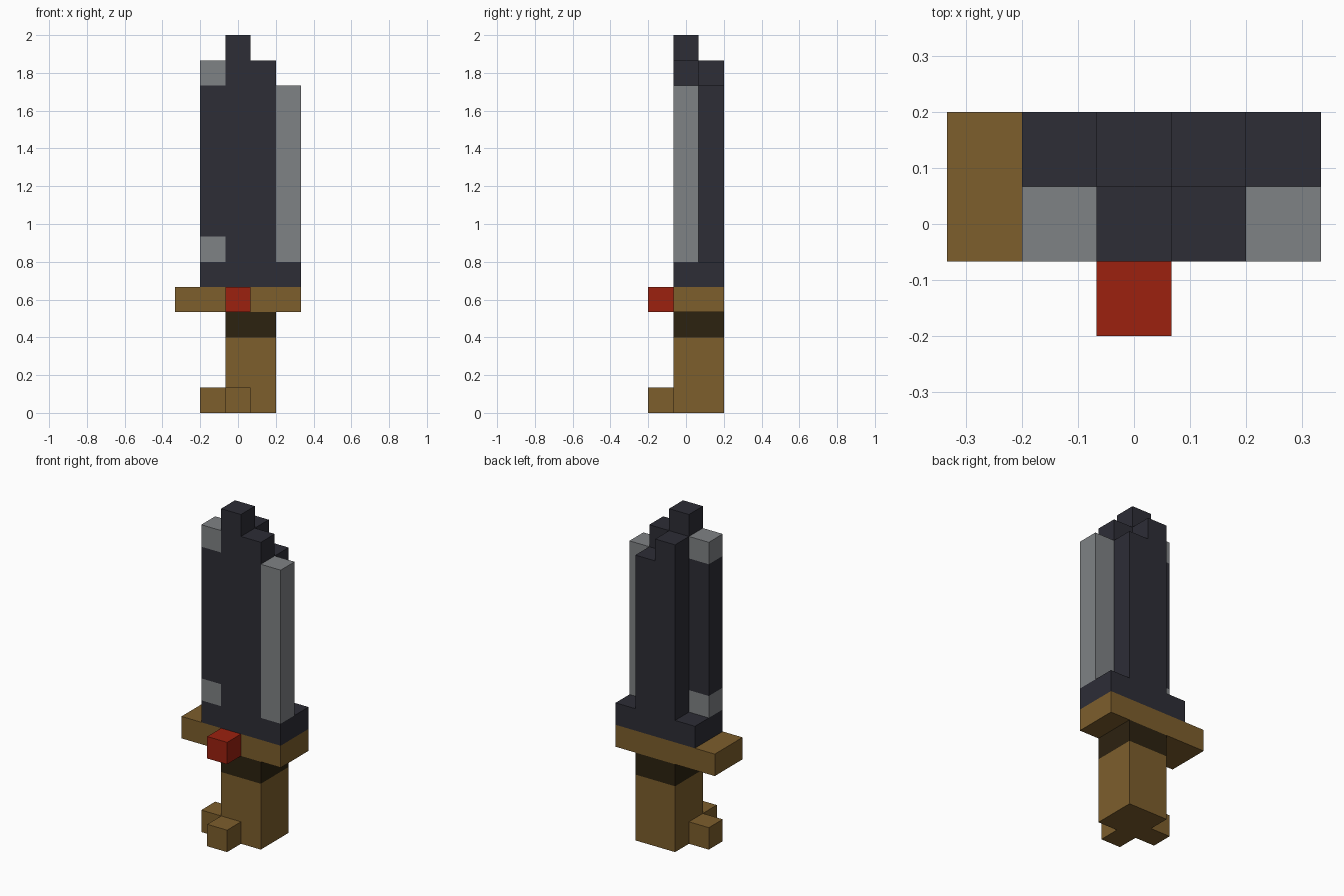
import bpy, bmesh
from mathutils import Vector

if "Cube" in bpy.data.objects:
    bpy.data.objects.remove(bpy.data.objects["Cube"], do_unlink=True)

U = 2 / 15                                # edge of one block
ORIGIN = Vector((-2.5, -1.5, 0))          # grid corner, in blocks


def material(name, rgb):
    lin = [((c / 255 + 0.055) / 1.055) ** 2.4 for c in rgb] + [1]
    m = bpy.data.materials.new(name)
    m.use_nodes = True
    m.diffuse_color = lin
    m.node_tree.nodes["Principled BSDF"].inputs["Base Color"].default_value = lin
    return m


steel = material("dark steel", (45, 45, 54))
silver = material("silver edge", (127, 130, 133))
wood = material("brown wood", (125, 94, 44))
dark_wood = material("dark wood", (44, 34, 16))
ruby = material("red gem", (156, 33, 15))


def box(x, y, z):
    """Set of grid blocks inside three half-open ranges."""
    return {(i, j, k) for i in range(*x) for j in range(*y) for k in range(*z)}


def part(name, blocks, mats, rule=lambda b: 0):
    """One closed skin around the blocks; rule picks the material of a block."""
    bm = bmesh.new()
    for b in sorted(blocks):
        for axis in range(3):
            for side in (0, 1):
                n = list(b)
                n[axis] += 2 * side - 1
                if tuple(n) in blocks:
                    continue
                corners = []
                for p, q in ((0, 0), (1, 0), (1, 1), (0, 1)):
                    c = Vector(b)
                    c[axis] += side
                    c[(axis + 1) % 3] += p
                    c[(axis + 2) % 3] += q
                    corners.append(bm.verts.new((c + ORIGIN) * U))
                face = bm.faces.new(corners if side else corners[::-1])
                face.material_index = rule(b)
    bmesh.ops.remove_doubles(bm, verts=bm.verts, dist=U / 100)
    bmesh.ops.dissolve_limit(bm, angle_limit=0.01, verts=bm.verts,
                             edges=bm.edges, delimit={'MATERIAL'})
    me = bpy.data.meshes.new(name)
    bm.to_mesh(me)
    bm.free()
    for m in mats:
        me.materials.append(m)
    ob = bpy.data.objects.new(name, me)
    bpy.context.collection.objects.link(ob)


# Grip and pommel nubs
part("grip", box((2, 4), (1, 3), (0, 3)), [wood])
part("pommel_side_nub", box((1, 2), (1, 2), (0, 1)), [wood])
part("pommel_front_nub", box((2, 3), (0, 1), (0, 1)), [wood])
part("collar", box((2, 4), (1, 3), (3, 4)), [dark_wood])

# Crossguard with its gem
part("guard", box((0, 5), (1, 3), (4, 5)), [wood])
part("gem", box((2, 3), (0, 1), (4, 5)), [ruby])

# Blade: wide base, then columns of stepped height (x, y, top)
blade = box((1, 5), (1, 3), (5, 6))
for x, y, top in ((1, 1, 14), (2, 1, 15), (3, 1, 14), (2, 2, 14), (3, 2, 13)):
    blade |= box((x, x + 1), (y, y + 1), (6, top))
part("blade", blade, [steel, silver],
     lambda b: int(b[0] == 1 and b[2] in (6, 13)))
part("cutting_edge", box((4, 5), (1, 2), (6, 13)), [silver])
